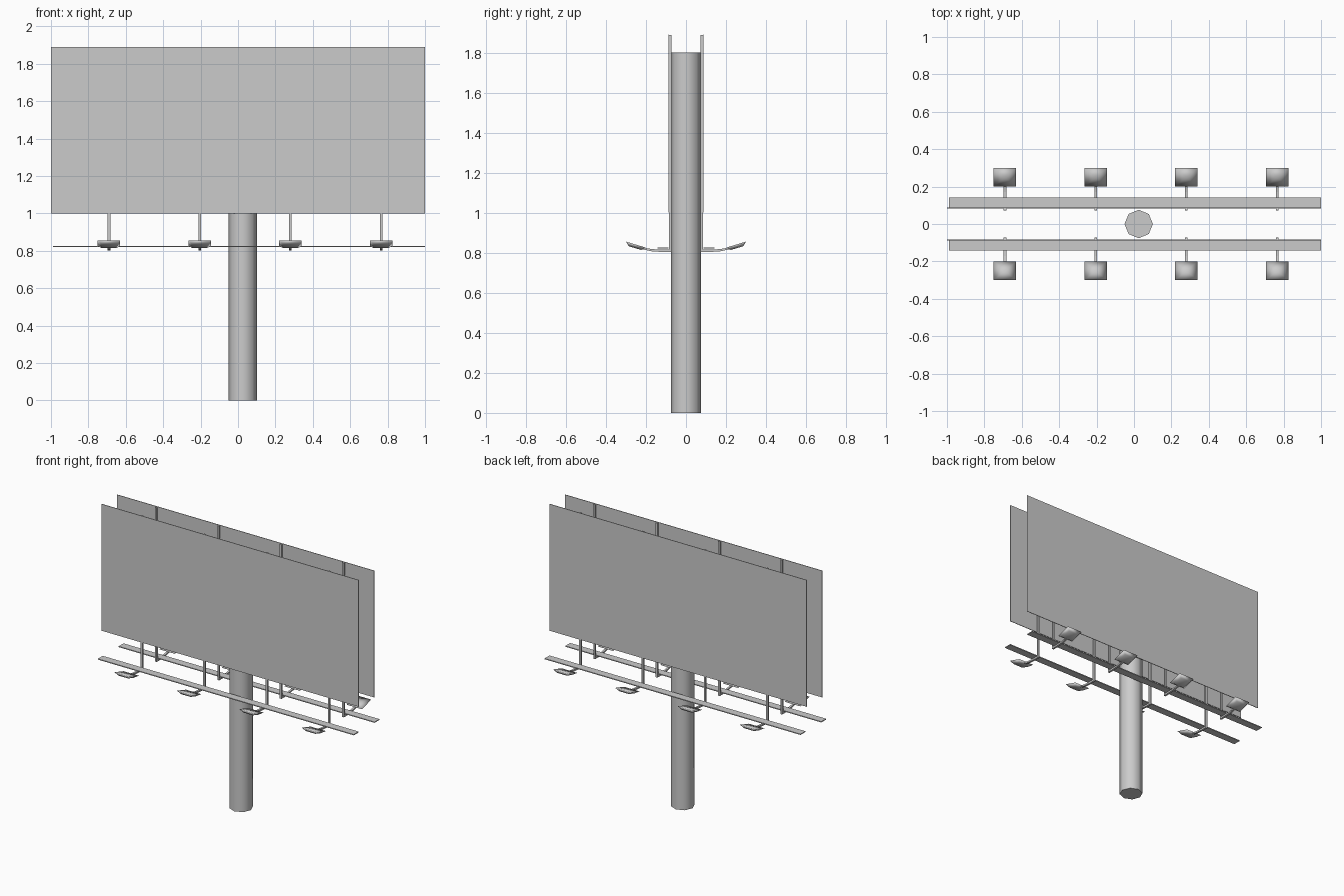
import bpy, bmesh, math
from mathutils import Matrix, Vector

if "Cube" in bpy.data.objects:
    bpy.data.objects.remove(bpy.data.objects["Cube"])


def make(name, bm, smooth=False):
    bmesh.ops.recalc_face_normals(bm, faces=bm.faces)
    for f in bm.faces:
        f.smooth = smooth
    me = bpy.data.meshes.new(name)
    bm.to_mesh(me)
    bm.free()
    ob = bpy.data.objects.new(name, me)
    bpy.context.collection.objects.link(ob)
    return ob


def box(name, x, y, z, turn):
    bm = bmesh.new()
    size = [b - a for a, b in (x, y, z)]
    mid = [(a + b) / 2 for a, b in (x, y, z)]
    m = turn @ Matrix.Translation(mid) @ Matrix.Diagonal((*size, 1))
    bmesh.ops.create_cube(bm, size=1, matrix=m)
    return make(name, bm)


def prism(name, profile, x, w, turn):
    # y-z profile extruded along x
    bm = bmesh.new()
    f = bm.faces.new([bm.verts.new((x - w / 2, y, z)) for y, z in profile])
    r = bmesh.ops.extrude_face_region(bm, geom=[f])
    vs = [v for v in r["geom"] if isinstance(v, bmesh.types.BMVert)]
    bmesh.ops.translate(bm, verts=vs, vec=(w, 0, 0))
    bm.transform(turn)
    return make(name, bm)


def lamp(name, x, turn):
    # tilted four-sided dish, narrow below, wide on top
    bm = bmesh.new()
    bmesh.ops.create_cone(bm, cap_ends=True, cap_tris=True, segments=4,
                          radius1=0.62 / math.sqrt(2), radius2=1 / math.sqrt(2), depth=1,
                          matrix=Matrix.Rotation(math.pi / 4, 4, 'Z'))
    m = (turn @ Matrix.Translation((x, 0.253, 0.832))
         @ Matrix.Rotation(math.radians(17), 4, 'X')
         @ Matrix.Diagonal((0.12, 0.104, 0.018, 1)))
    bm.transform(m)
    return make(name, bm, True)


# central pole, slightly off-centre
bm = bmesh.new()
bmesh.ops.create_cone(bm, cap_ends=True, cap_tris=True, segments=8, radius1=0.076,
                      radius2=0.076, depth=1.8, matrix=Matrix.Translation((0.025, 0, 0.9)))
pole = make("pole", bm, True)
with bpy.context.temp_override(object=pole, active_object=pole, selected_objects=[pole],
                               selected_editable_objects=[pole]):
    bpy.ops.object.shade_smooth_by_angle(angle=math.radians(60))

ARM = [(0.073, 0.803), (0.11, 0.803), (0.17, 0.807), (0.25, 0.824),
       (0.25, 0.832), (0.17, 0.818), (0.11, 0.815), (0.073, 0.815)]

for side, s in (("back", 1), ("front", -1)):
    turn = Matrix.Diagonal((1, s, 1, 1))
    # display board and walkway
    box(side + "_board", (-1, 1), (0.084, 0.088), (1.0, 1.89), turn)
    box(side + "_walkway", (-0.99, 1), (0.088, 0.142), (0.82, 0.826), turn)
    # posts, lamp arms and lamps
    for i in range(4):
        x = -0.69 + 0.485 * i
        box(f"{side}_post_{i + 1}", (x - 0.007, x + 0.007), (0.073, 0.085), (0.803, 1.888), turn)
        prism(f"{side}_lamp_arm_{i + 1}", ARM, x, 0.014, turn)
        lamp(f"{side}_lamp_{i + 1}", x, turn)
